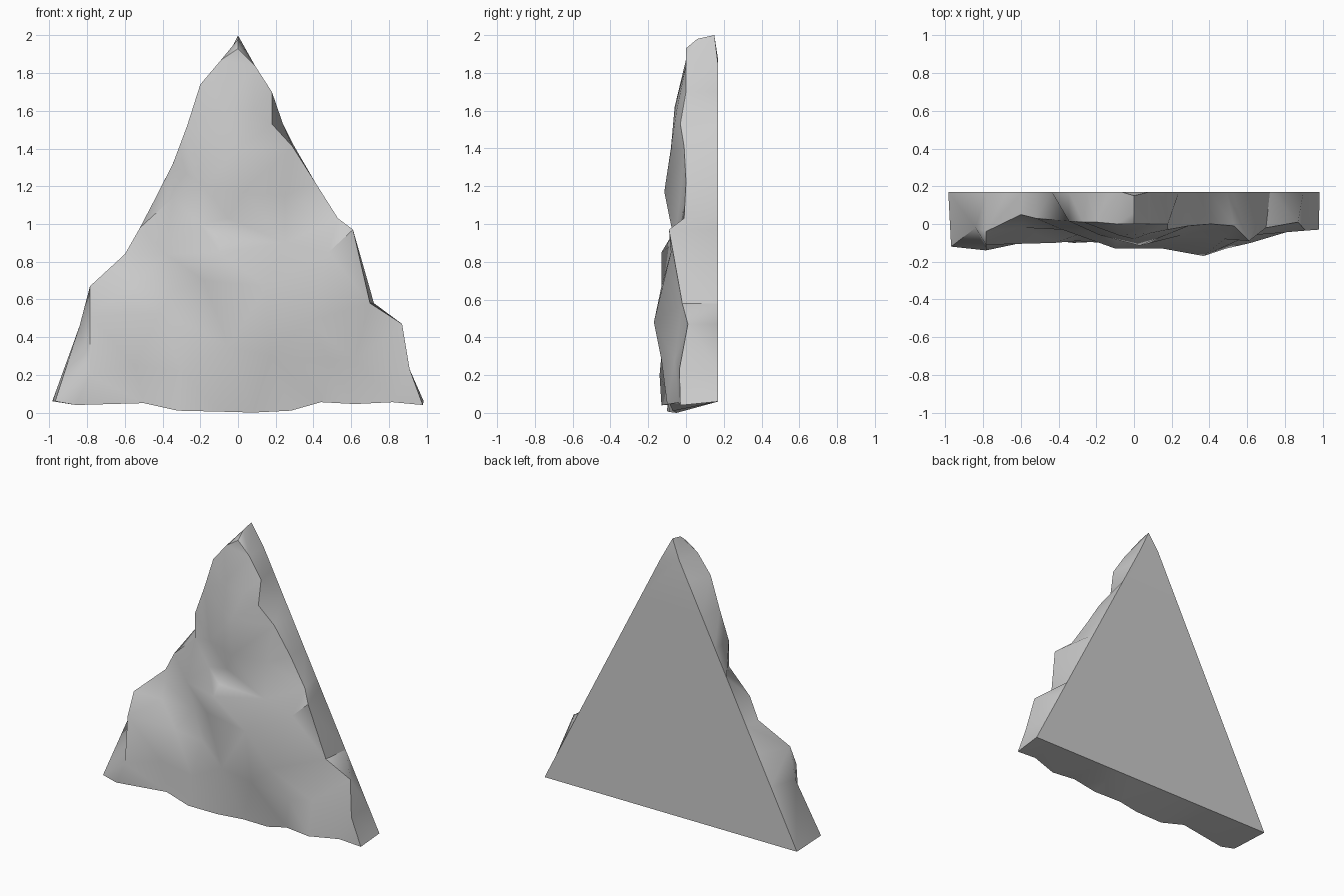
import bpy, bmesh
from mathutils import Vector
from mathutils.geometry import delaunay_2d_cdt

if "Cube" in bpy.data.objects:
    bpy.data.objects.remove(bpy.data.objects["Cube"])

BACK = 0.17
LEFT, RIGHT = (-0.985, 0.06), (0.985, 0.06)

# Front rim profiles as (x, z, y): bottom edge, right edge, left edge
bottom = [(-0.97, .06, -.12), (-.86, .04, -.13), (-.5, .05, -.08), (-.32, .01, -.10),
          (-.1, .005, -.09), (.08, 0, -.05), (.28, .01, -.07), (.44, .055, -.09),
          (.62, .045, -.10), (.82, .055, -.04)]
right = [(.98, .04, -.03), (.91, .23, -.035), (.87, .47, .01), (.70, .58, -.02),
         (.61, .97, -.09), (.53, 1.03, -.01), (.41, 1.22, 0), (.29, 1.41, -.01),
         (.18, 1.53, -.03), (.18, 1.70, 0), (.09, 1.84, 0)]
left = [(0, 1.93, 0), (-.09, 1.87, 0), (-.20, 1.74, .01), (-.27, 1.52, .01),
        (-.345, 1.32, .015), (-.345, 1.14, .015), (-.52, .98, .03), (-.60, .84, .05),
        (-.785, .67, -.04), (-.84, .46, -.02)]
# Bumps and hollows of the rough face, same (x, z, y) order
bumps = [(-.785, .2, -.14), (-.785, .52, -.11), (-.42, .52, -.10), (-.55, .25, -.07),
         (-.34, .65, .0), (-.25, .46, -.04), (-.18, .7, -.09), (-.10, .85, -.13),
         (-.58, .66, -.02), (-.38, .84, -.03), (-.09, .92, -.08), (-.2, 1.0, -.04),
         (-.05, 1.03, -.05), (-.18, 1.2, -.06), (.03, 1.17, -.115), (.0, 1.4, -.08),
         (-.08, 1.62, -.06), (.08, 1.6, -.05), (.25, 1.15, -.03), (.25, .9, -.06),
         (.15, .67, -.13), (-.05, .35, -.11), (.17, .3, -.09), (.37, .48, -.17),
         (.49, .28, -.13), (.48, .85, -.08), (.62, .28, -.06), (-.3, .22, -.09)]

rim = bottom + right + left
n = len(rim)
n_bot = len(bottom)
apex = n_bot + len(right)
# Forced edges along the block at left, the hollow and the lower right lump
creases = [(n - 2, n + 1), (n + 1, n), (n + 1, n + 2), (n + 4, n + 5),
           (n + 5, n + 6), (n + 6, n + 7), (n + 24, 8), (n + 25, n_bot + 4)]


def back_point(p, side):
    """Matching point on the straight edge of the flat back triangle."""
    if side == "bottom":
        return Vector((p[0], BACK, .06))
    z = max(p[1], .06)
    x = LEFT[0] * (2 - z) / 1.94
    return Vector((x if side == "left" else -x, BACK, z))


back = [back_point(p, s) for s, pts in (("bottom", bottom), ("right", right), ("left", left))
        for p in pts]
back[0] = Vector((LEFT[0], BACK, LEFT[1]))
back[n_bot] = Vector((RIGHT[0], BACK, RIGHT[1]))
back[apex] = Vector((0, .15, 2.0))

# Rough front face: triangulate rim and bumps in the xz plane
pts = rim + bumps
flat = [Vector((p[0], p[1])) for p in pts]
edges = [(i, (i + 1) % n) for i in range(n)] + creases
v2, _, tris, origin, _, _ = delaunay_2d_cdt(flat, edges, [], 1, 1e-5)

bm = bmesh.new()
front = [bm.verts.new((c.x, pts[o[0]][2], c.y)) for c, o in zip(v2, origin)]
index = {k: front[i] for i, o in enumerate(origin) for k in o}
for t in tris:
    bm.faces.new([front[i] for i in t])

# Side walls back to the flat triangle, split so they bulge outwards
bv = [bm.verts.new(p) for p in back]
tip = bm.verts.new((0, .06, 1.98))
centre = Vector((0, .03, .7))
for i in range(n):
    j = (i + 1) % n
    a, b, c, d = index[i], index[j], bv[j], bv[i]
    if j == apex:
        bm.faces.new((a, b, tip))
        bm.faces.new((a, tip, c, d))
        continue
    if i == apex:
        bm.faces.new((a, b, tip))
        bm.faces.new((tip, b, c, d))
        continue
    normal = (b.co - a.co).cross(c.co - a.co)
    if normal.dot(a.co - centre) < 0:
        normal.negate()
    if normal.dot(d.co - a.co) <= 0:
        bm.faces.new((a, b, c))
        bm.faces.new((a, c, d))
    else:
        bm.faces.new((a, b, d))
        bm.faces.new((b, c, d))

# Flat back with a slightly tilted tip
bm.faces.new(bv[:apex] + bv[apex + 1:])
bm.faces.new(bv[apex - 1:apex + 2])
bmesh.ops.recalc_face_normals(bm, faces=bm.faces)

mesh = bpy.data.meshes.new("rock_slab")
bm.to_mesh(mesh)
bm.free()
slab = bpy.data.objects.new("rock_slab", mesh)
bpy.context.collection.objects.link(slab)
bpy.context.view_layer.objects.active = slab
slab.select_set(True)
bpy.ops.object.shade_smooth_by_angle(angle=0.75)
